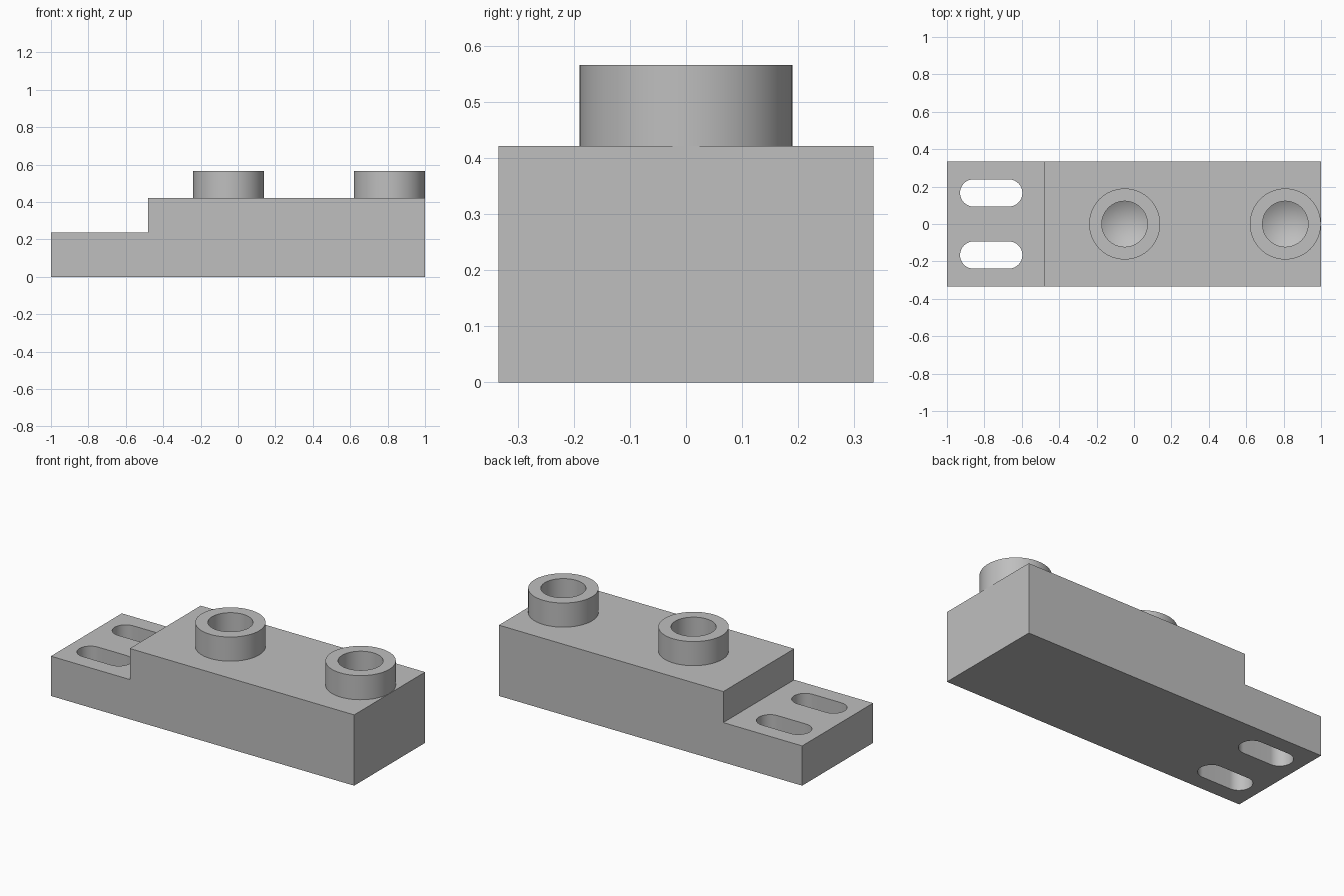
import bpy, bmesh, math

if "Cube" in bpy.data.objects:
    bpy.data.objects.remove(bpy.data.objects["Cube"], do_unlink=True)

grey = bpy.data.materials.new("plain grey")
grey.use_nodes = True
colour = (0.52, 0.52, 0.52, 1)
grey.diffuse_color = colour
grey.node_tree.nodes["Principled BSDF"].inputs["Base Color"].default_value = colour

HALF_WIDTH = 0.334
STEP_X, STEP_Z = -0.48, 0.237
BLOCK_TOP, BOSS_TOP = 0.422, 0.566
BOSS_R, HOLE_R = 0.19, 0.122
HOLE_DEPTH, TIP_DEPTH = 0.12, 0.073
SEGMENTS = 64


def make_object(name, bm):
    bmesh.ops.recalc_face_normals(bm, faces=bm.faces)
    mesh = bpy.data.meshes.new(name)
    bm.to_mesh(mesh)
    bm.free()
    mesh.materials.append(grey)
    obj = bpy.data.objects.new(name, mesh)
    bpy.context.collection.objects.link(obj)
    return obj


def prism(name, points, offset):
    """Extrude a closed outline of 3D points along offset."""
    bm = bmesh.new()
    face = bm.faces.new([bm.verts.new(p) for p in points])
    result = bmesh.ops.extrude_face_region(bm, geom=[face], use_keep_orig=True)
    verts = [v for v in result["geom"] if isinstance(v, bmesh.types.BMVert)]
    bmesh.ops.translate(bm, verts=verts, vec=offset)
    return make_object(name, bm)


def circle(x, y, z, r):
    steps = [2 * math.pi * i / SEGMENTS for i in range(SEGMENTS)]
    return [(x + r * math.cos(a), y + r * math.sin(a), z) for a in steps]


def slot_outline(x0, x1, y, r, z):
    half = SEGMENTS // 2
    pts = []
    for cx, start in ((x1, -math.pi / 2), (x0, math.pi / 2)):
        for i in range(half + 1):
            a = start + math.pi * i / half
            pts.append((cx + r * math.cos(a), y + r * math.sin(a), z))
    return pts


def drill(name, x):
    """Round cutter with a pointed lower end."""
    bm = bmesh.new()
    top = [bm.verts.new(p) for p in circle(x, 0, BOSS_TOP + 0.1, HOLE_R)]
    low = [bm.verts.new(p) for p in circle(x, 0, BOSS_TOP - HOLE_DEPTH, HOLE_R)]
    tip = bm.verts.new((x, 0, BOSS_TOP - HOLE_DEPTH - TIP_DEPTH))
    bm.faces.new(top)
    for i in range(SEGMENTS):
        j = (i + 1) % SEGMENTS
        bm.faces.new((top[i], top[j], low[j], low[i]))
        bm.faces.new((low[i], low[j], tip))
    return make_object(name, bm)


def apply_boolean(target, other, operation):
    mod = target.modifiers.new(operation.lower(), 'BOOLEAN')
    mod.operation = operation
    mod.solver = 'EXACT'
    mod.object = other
    bpy.context.view_layer.objects.active = target
    bpy.ops.object.modifier_apply(modifier=mod.name)
    bpy.data.objects.remove(other, do_unlink=True)


# Stepped block from its side profile
profile = [(-1, 0), (1, 0), (1, BLOCK_TOP), (STEP_X, BLOCK_TOP),
           (STEP_X, STEP_Z), (-1, STEP_Z)]
block = prism("stepped_block", [(x, -HALF_WIDTH, z) for x, z in profile],
              (0, 2 * HALF_WIDTH, 0))

# Round bosses, joined to the block and drilled with blind holes
for label, x in (("middle", -0.05), ("end", 0.809)):
    boss = prism(label + "_boss", circle(x, 0, BLOCK_TOP - 0.1, BOSS_R),
                 (0, 0, BOSS_TOP - BLOCK_TOP + 0.1))
    apply_boolean(block, boss, 'UNION')
    apply_boolean(block, drill(label + "_drill", x), 'DIFFERENCE')

# Two long slots through the low step
for side in (-1, 1):
    cutter = prism("slot_cutter",
                   slot_outline(-0.857, -0.67, side * 0.166, 0.073, -0.1),
                   (0, 0, 0.5))
    apply_boolean(block, cutter, 'DIFFERENCE')

# Smooth the round walls, keep the edges sharp
bpy.ops.object.select_all(action='DESELECT')
block.select_set(True)
bpy.context.view_layer.objects.active = block
bpy.ops.object.shade_smooth_by_angle(angle=math.radians(25))
